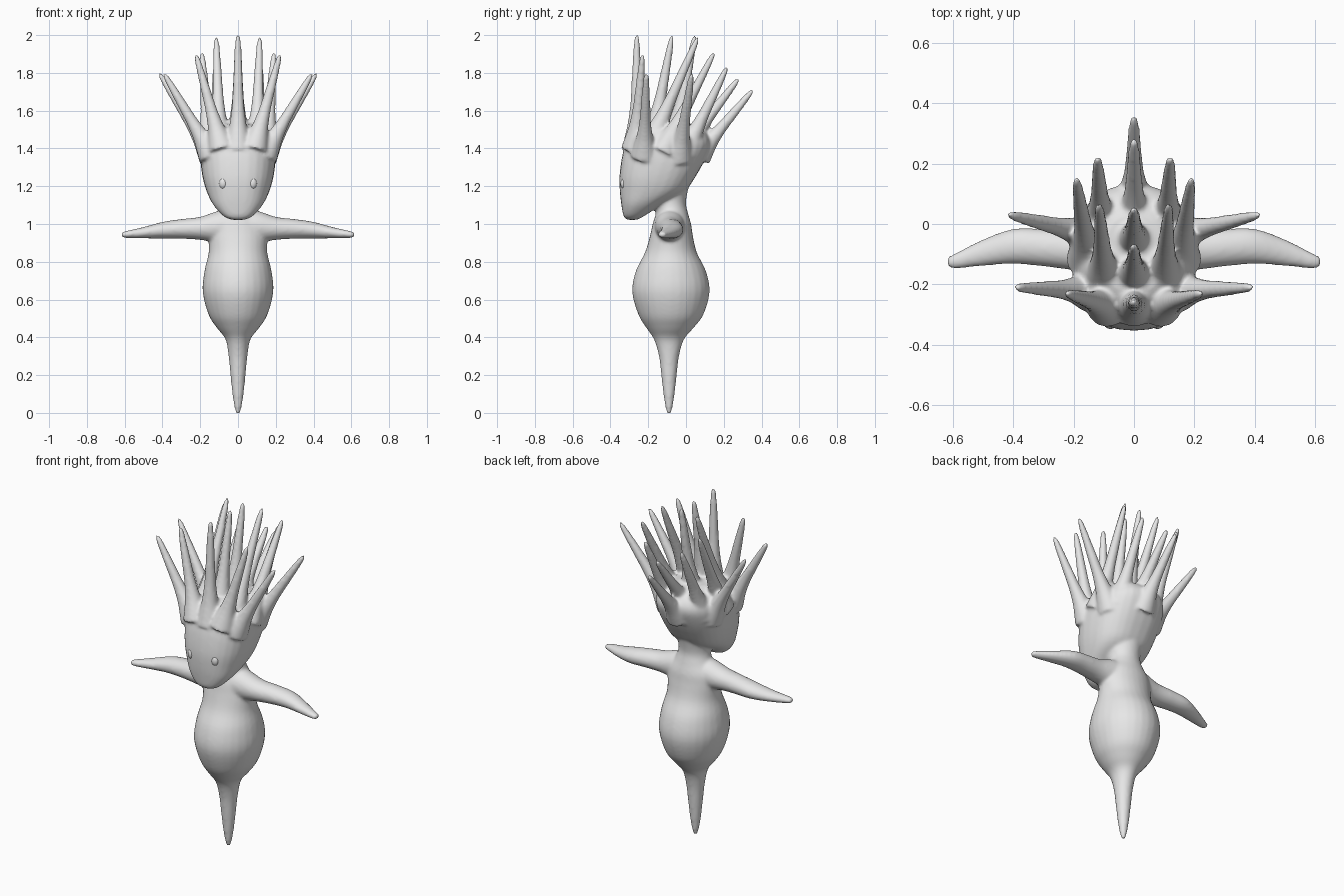
import bpy, bmesh, math
from mathutils import Vector

cube = bpy.data.objects.get("Cube")
if cube:
    bpy.data.objects.remove(cube, do_unlink=True)

skin = bpy.data.materials.new("pale grey")
skin.use_nodes = True
skin.diffuse_color = (0.8, 0.8, 0.8, 1)
skin.node_tree.nodes["Principled BSDF"].inputs["Base Color"].default_value = (0.8, 0.8, 0.8, 1)

SIDES = 28
X, Y, Z = Vector((1, 0, 0)), Vector((0, 1, 0)), Vector((0, 0, 1))


def smooth_rows(rows, steps=4):
    """Resample rows of numbers with a Catmull-Rom spline."""
    out = []
    for i in range(len(rows) - 1):
        p0, p1 = rows[max(i - 1, 0)], rows[i]
        p2, p3 = rows[i + 1], rows[min(i + 2, len(rows) - 1)]
        for s in range(steps):
            t = s / steps
            out.append([b + 0.5 * t * (c - a + t * (2*a - 5*b + 4*c - d + t * (3*(b - c) + d - a)))
                        for a, b, c, d in zip(p0, p1, p2, p3)])
    return out + [list(rows[-1])]


def loft(bm, rows, u, v, power=2.0):
    """Closed skin over rows of (x, y, z, radius along u, radius along v)."""
    rings = []
    for x, y, z, ru, rv in smooth_rows(rows):
        ring = []
        for k in range(SIDES):
            a = math.tau * k / SIDES
            c, s = math.cos(a), math.sin(a)
            cu = math.copysign(abs(c) ** (2 / power), c) * max(ru, 0.004)
            sv = math.copysign(abs(s) ** (2 / power), s) * max(rv, 0.004)
            ring.append(bm.verts.new(Vector((x, y, z)) + u * cu + v * sv))
        rings.append(ring)
    for r0, r1 in zip(rings, rings[1:]):
        for k in range(SIDES):
            n = (k + 1) % SIDES
            bm.faces.new((r0[k], r0[n], r1[n], r1[k]))
    bm.faces.new(rings[0][::-1])
    bm.faces.new(rings[-1])


def spike(bm, base, tip):
    """Tapering strand with a flared root and a rounded end."""
    base, tip = Vector(base), Vector(tip)
    d = (tip - base).normalized()
    u = d.cross(Y).normalized()
    v = d.cross(u)
    profile = [(-0.12, 0.075), (0.0, 0.06), (0.15, 0.043), (0.35, 0.031),
               (0.6, 0.025), (0.85, 0.019), (0.97, 0.014), (1.02, 0.006)]
    loft(bm, [(*base.lerp(tip, t), r, r) for t, r in profile], u, v)


bm = bmesh.new()

# Tail, belly, chest and neck: height, centre y, half width, half depth
torso = [(-0.008, -0.09, 0.009, 0.009), (0.03, -0.09, 0.019, 0.019), (0.1, -0.09, 0.03, 0.03),
         (0.2, -0.09, 0.04, 0.041), (0.3, -0.09, 0.05, 0.053), (0.39, -0.09, 0.066, 0.08),
         (0.45, -0.085, 0.112, 0.125), (0.52, -0.08, 0.156, 0.172), (0.64, -0.08, 0.187, 0.205),
         (0.75, -0.08, 0.178, 0.186), (0.85, -0.08, 0.155, 0.137), (0.94, -0.077, 0.155, 0.113),
         (1.0, -0.075, 0.145, 0.102), (1.06, -0.075, 0.105, 0.085), (1.12, -0.085, 0.09, 0.085),
         (1.22, -0.08, 0.1, 0.1)]
loft(bm, [(0, y, z, w, d) for z, y, w, d in torso], X, Y)

# Head: height, front y, back y, half width
head = [(1.022, -0.31, -0.26, 0.03), (1.04, -0.33, -0.225, 0.075), (1.1, -0.342, -0.13, 0.13),
        (1.17, -0.35, -0.01, 0.165), (1.25, -0.352, 0.05, 0.188), (1.35, -0.34, 0.105, 0.2),
        (1.43, -0.318, 0.13, 0.195), (1.49, -0.29, 0.1, 0.165), (1.53, -0.23, 0.03, 0.1)]
loft(bm, [(0, (f + b) / 2, z, w, (b - f) / 2) for z, f, b, w in head], X, Y, 2.4)

# Arms: distance out, centre y, centre z, half depth, half height
arm = [(0, -0.08, 0.985, 0.09, 0.09), (0.1, -0.085, 0.985, 0.08, 0.085),
       (0.2, -0.086, 0.977, 0.067, 0.061), (0.3, -0.078, 0.974, 0.062, 0.052),
       (0.4, -0.074, 0.967, 0.058, 0.044), (0.5, -0.095, 0.954, 0.044, 0.03),
       (0.59, -0.122, 0.945, 0.026, 0.019), (0.618, -0.125, 0.943, 0.016, 0.013)]
for side in (1, -1):
    loft(bm, [(side * x, y, z, d, h) for x, y, z, d, h in arm], Y, Z)

# Crown strands on the centre line: base and tip as (y, z)
for (by, bz), (ty, tz) in [((-0.265, 1.46), (-0.26, 1.995)), ((-0.165, 1.5), (-0.075, 1.99)),
                           ((-0.05, 1.5), (0.045, 1.99)), ((0.03, 1.45), (0.275, 1.765)),
                           ((0.095, 1.4), (0.35, 1.705))]:
    spike(bm, (0, by, bz), (0, ty, tz))

# Crown strands in mirrored pairs
for base, tip in [((0.1, -0.265, 1.45), (0.22, -0.23, 1.89)),
                  ((0.165, -0.22, 1.41), (0.388, -0.21, 1.79)),
                  ((0.165, -0.03, 1.4), (0.412, 0.03, 1.79)),
                  ((0.1, -0.16, 1.48), (0.115, 0.06, 1.98)),
                  ((0.155, -0.09, 1.44), (0.19, 0.145, 1.9)),
                  ((0.11, 0.02, 1.43), (0.12, 0.215, 1.825))]:
    for side in (1, -1):
        spike(bm, (side * base[0], *base[1:]), (side * tip[0], *tip[1:]))

bmesh.ops.recalc_face_normals(bm, faces=bm.faces)
mesh = bpy.data.meshes.new("body")
bm.to_mesh(mesh)
bm.free()
mesh.materials.append(skin)
body = bpy.data.objects.new("body", mesh)
bpy.context.collection.objects.link(body)

# Fuse all the parts into one soft skin
fuse = body.modifiers.new("fuse", 'REMESH')
fuse.mode = 'VOXEL'
fuse.voxel_size = 0.009
fuse.use_smooth_shade = True
soften = body.modifiers.new("soften", 'SMOOTH')
soften.factor = 0.5
soften.iterations = 7

# Small raised eyes
for name, side in (("left_eye", 1), ("right_eye", -1)):
    bpy.ops.mesh.primitive_uv_sphere_add(segments=20, ring_count=12, radius=1,
                                         location=(side * 0.078, -0.328, 1.215))
    eye = bpy.context.object
    eye.name = name
    eye.scale = (0.022, 0.019, 0.03)
    eye.data.materials.append(skin)
    bpy.ops.object.shade_smooth()
